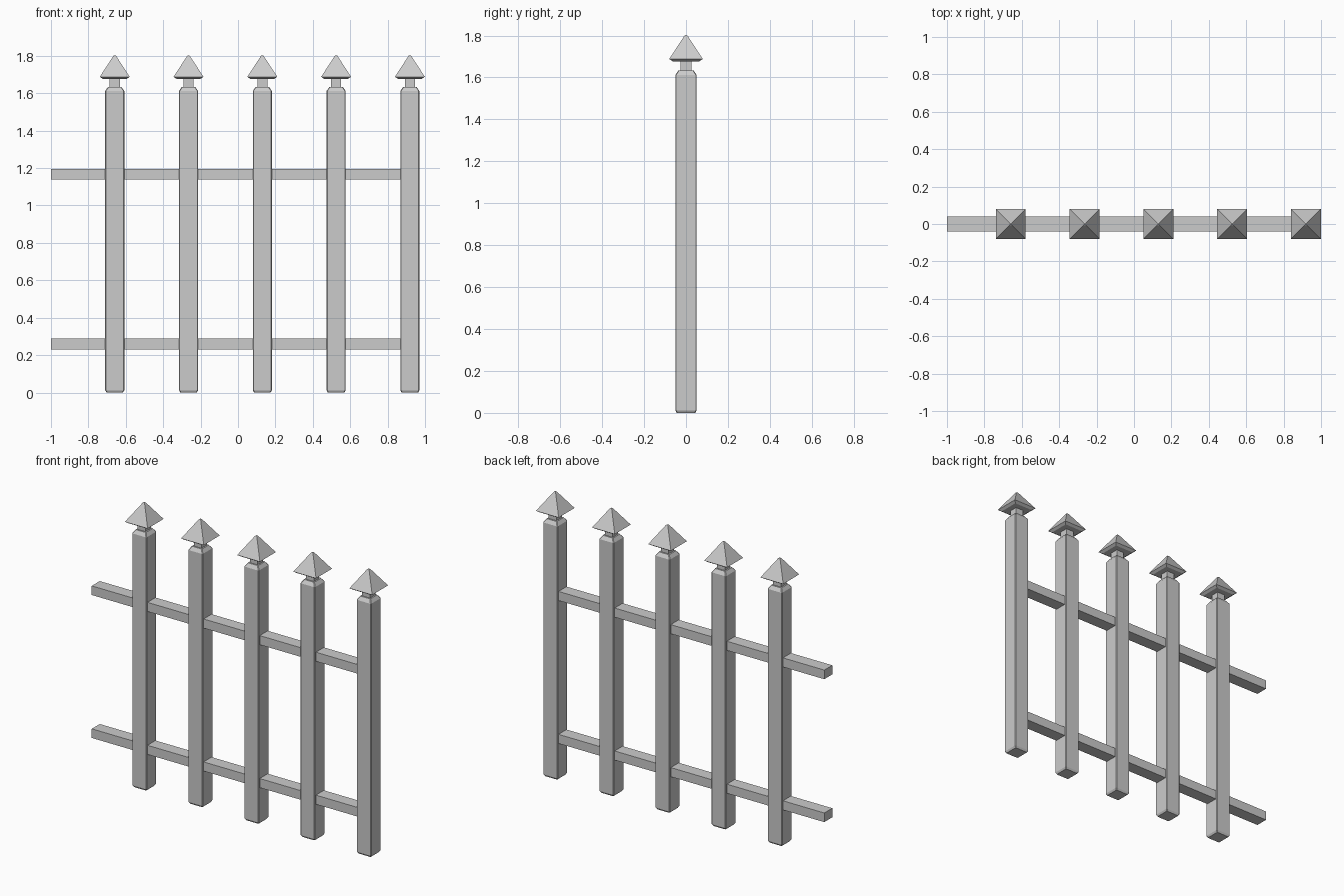
import bpy, bmesh

if "Cube" in bpy.data.objects:
    bpy.data.objects.remove(bpy.data.objects["Cube"])


def finish(name, bm):
    bmesh.ops.recalc_face_normals(bm, faces=bm.faces)
    mesh = bpy.data.meshes.new(name)
    bm.to_mesh(mesh)
    bm.free()
    obj = bpy.data.objects.new(name, mesh)
    bpy.context.collection.objects.link(obj)
    return obj


def square_stack(name, x, profile, cut=0.0):
    """Skin square rings given as (half width, z); cut trims the corners."""
    bm = bmesh.new()
    rings = []
    for h, z in profile:
        if cut:
            k = h - cut
            pts = [(h, -k), (h, k), (k, h), (-k, h), (-h, k), (-h, -k), (-k, -h), (k, -h)]
        else:
            pts = [(h, -h), (h, h), (-h, h), (-h, -h)]
        rings.append([bm.verts.new((x + px, py, z)) for px, py in pts])
    for a, b in zip(rings, rings[1:]):
        n = len(a)
        for i in range(n):
            j = (i + 1) % n
            bm.faces.new((a[i], a[j], b[j], b[i]))
    bm.faces.new(rings[0][::-1])
    bm.faces.new(rings[-1])
    return finish(name, bm)


def box(name, x0, x1, half_y, z0, z1):
    bm = bmesh.new()
    bmesh.ops.create_cube(bm, size=1)
    for v in bm.verts:
        v.co.x = x0 if v.co.x < 0 else x1
        v.co.y = -half_y if v.co.y < 0 else half_y
        v.co.z = z0 if v.co.z < 0 else z1
    return finish(name, bm)


# chamfered pickets with a neck and a pointed cap
SHAFT = [(0.044, 0.0), (0.051, 0.012), (0.051, 1.612), (0.036, 1.634)]
NECK = [(0.027, 1.625), (0.027, 1.69)]
CAP = [(0.064, 1.677), (0.08, 1.688), (0.007, 1.80), (0.003, 1.803)]
for i in range(5):
    x = -0.659 + 0.3945 * i
    square_stack(f"picket_{i + 1}", x, SHAFT, 0.004)
    square_stack(f"picket_neck_{i + 1}", x, NECK)
    square_stack(f"picket_cap_{i + 1}", x, CAP)

# horizontal rails, ending inside the last picket
box("lower_rail", -1.0, 0.90, 0.04, 0.23, 0.288)
box("upper_rail", -1.0, 0.90, 0.04, 1.138, 1.196)
